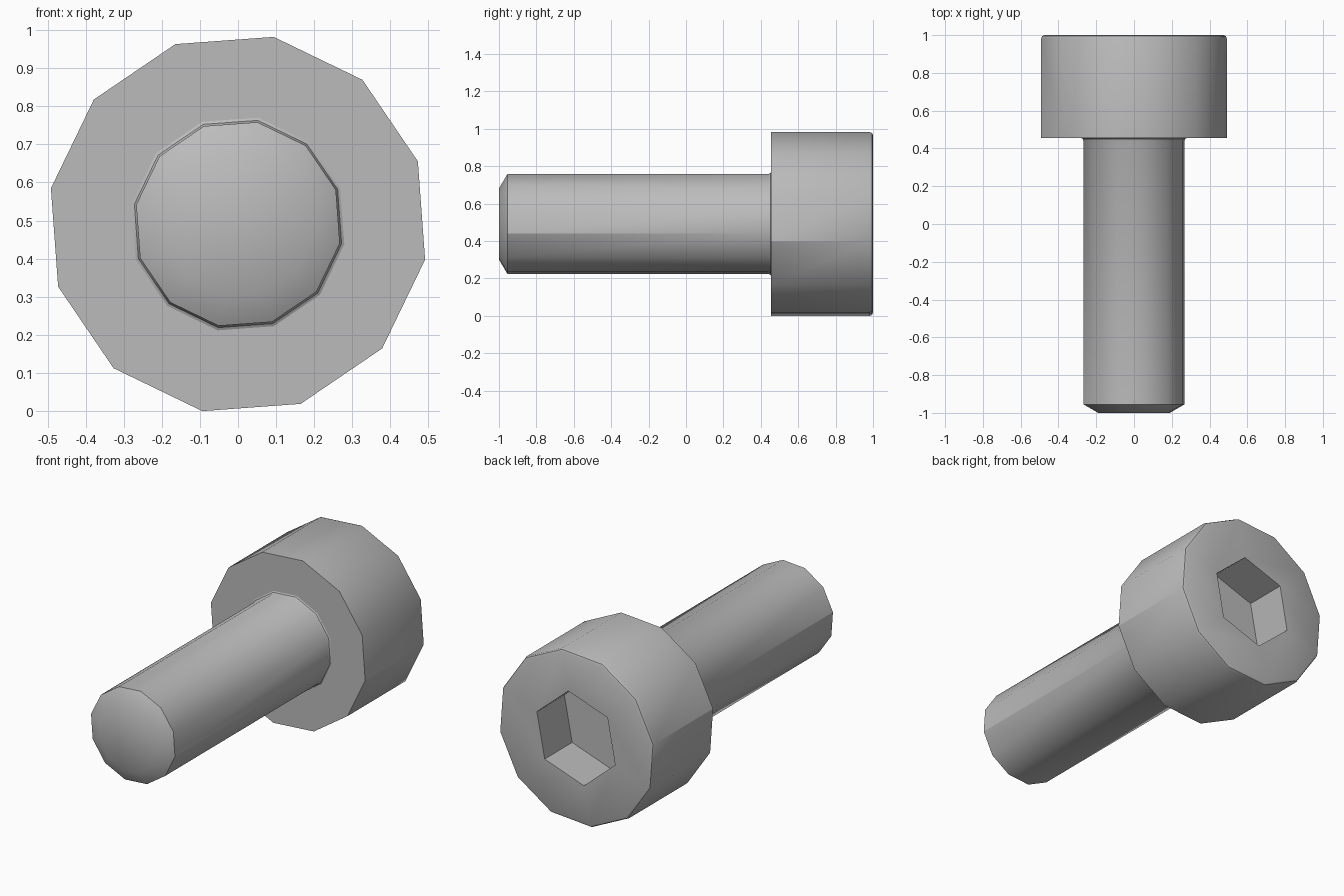
import bpy, bmesh
from math import sin, cos, radians

if "Cube" in bpy.data.objects:
    bpy.data.objects.remove(bpy.data.objects["Cube"], do_unlink=True)

TURN = radians(19.2)   # rotation of the facets about the bolt axis
AXIS_Z = 0.491         # height of the bolt axis
SIDES = 12

steel = bpy.data.materials.new("grey steel")
steel.use_nodes = True
colour = (0.5, 0.5, 0.5, 1)
steel.diffuse_color = colour
steel.node_tree.nodes["Principled BSDF"].inputs["Base Color"].default_value = colour


def ring(bm, y, r, sides=SIDES):
    angles = [TURN + radians(360) * i / sides for i in range(sides)]
    return [bm.verts.new((r * cos(a), y, AXIS_Z + r * sin(a))) for a in angles]


def skin(bm, a, b):
    """Join two rings; the second may have half as many sides."""
    n, step = len(b), len(a) // len(b)
    for i in range(n):
        outer = [a[(i * step + k) % len(a)] for k in range(step + 1)]
        bm.faces.new(outer + [b[(i + 1) % n], b[i]])


def lathe(name, profile):
    """Turn (y, radius, sides) rings into a closed solid along y."""
    bm = bmesh.new()
    rings = [ring(bm, *p) for p in profile]
    for a, b in zip(rings, rings[1:]):
        skin(bm, a, b)
    bm.faces.new(rings[0])
    bm.faces.new(rings[-1])
    bmesh.ops.recalc_face_normals(bm, faces=bm.faces)
    mesh = bpy.data.meshes.new(name)
    bm.to_mesh(mesh)
    bm.free()
    mesh.materials.append(steel)
    obj = bpy.data.objects.new(name, mesh)
    bpy.context.collection.objects.link(obj)
    bpy.ops.object.select_all(action='DESELECT')
    obj.select_set(True)
    bpy.context.view_layer.objects.active = obj
    bpy.ops.object.shade_smooth_by_angle(angle=radians(31))
    # the two side ridges stay crisp
    for e in mesh.edges:
        p, q = (mesh.vertices[v].co for v in e.vertices)
        if abs(p.y - q.y) > 0.2 and abs(p.x) > 0.97 * (p.x**2 + (p.z - AXIS_Z)**2)**0.5 \
                and p.x * (p.z - AXIS_Z) < 0:
            e.use_edge_sharp = True
    return obj


# head with a rounded back rim and a hexagonal socket
lathe("head", [
    (0.455, 0.5, SIDES), (0.983, 0.5, SIDES), (0.995, 0.495, SIDES),
    (1.0, 0.483, SIDES), (1.0, 0.264, 6), (0.75, 0.264, 6),
])

# shank with a chamfered tip and a small flare under the head
lathe("shank", [
    (-1.0, 0.193, SIDES), (-0.955, 0.272, SIDES), (0.44, 0.272, SIDES),
    (0.451, 0.277, SIDES), (0.456, 0.286, SIDES),
])
